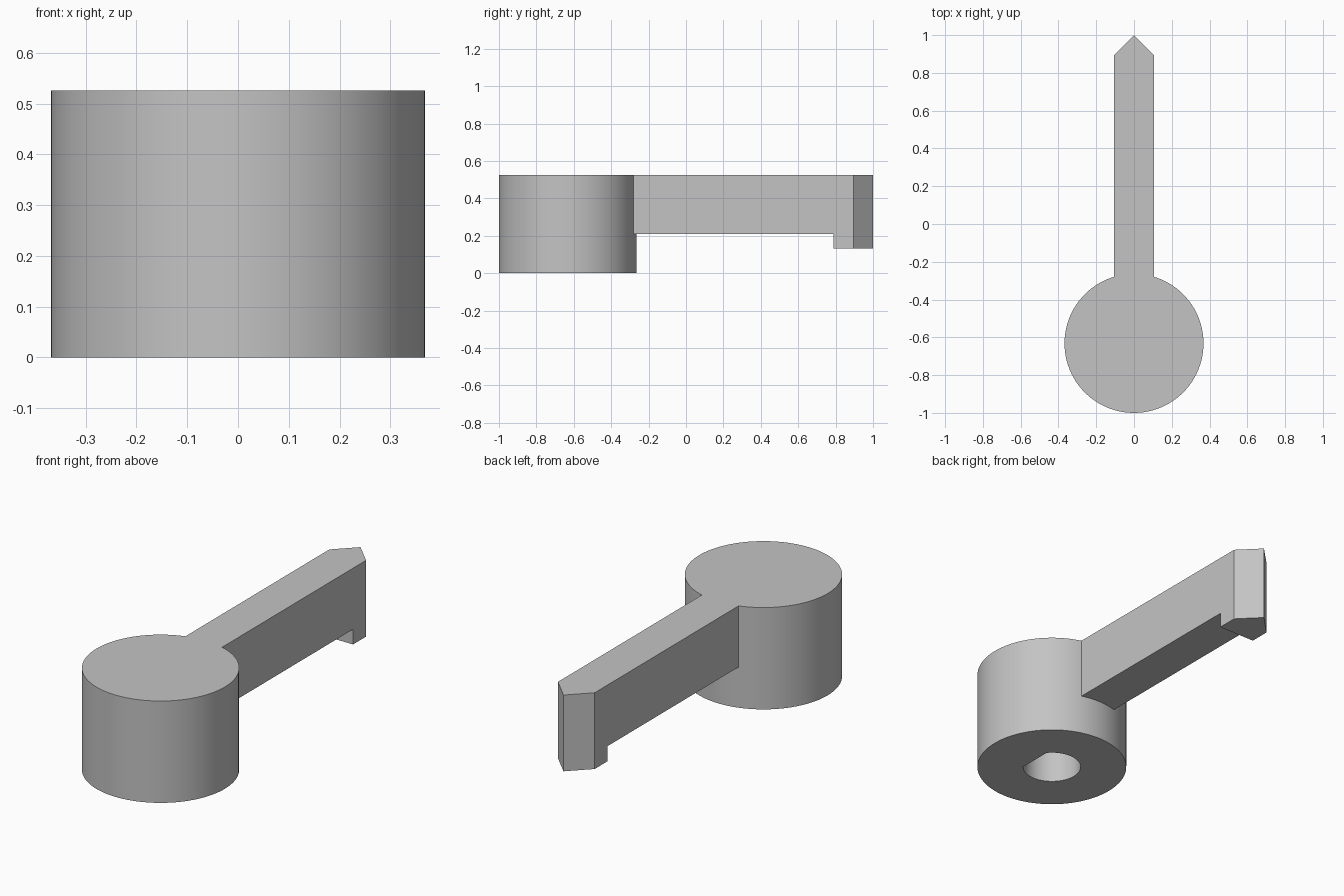
import bpy
import bmesh
import math

cube = bpy.data.objects.get("Cube")
if cube:
    bpy.data.objects.remove(cube, do_unlink=True)

HUB_Y, HUB_R, TOP = -0.632, 0.368, 0.526
HALF_W = 0.105

grey = bpy.data.materials.new("light grey plastic")
grey.use_nodes = True
grey.diffuse_color = (0.55, 0.55, 0.55, 1)
grey.node_tree.nodes["Principled BSDF"].inputs["Base Color"].default_value = grey.diffuse_color


def prism(name, outline, z0, z1):
    """Extrude a counter-clockwise outline from z0 to z1."""
    bm = bmesh.new()
    base = bm.faces.new([bm.verts.new((x, y, z0)) for x, y in outline])
    top = bmesh.ops.extrude_face_region(bm, geom=[base])["geom"]
    bmesh.ops.translate(bm, vec=(0, 0, z1 - z0),
                        verts=[v for v in top if isinstance(v, bmesh.types.BMVert)])
    bmesh.ops.recalc_face_normals(bm, faces=bm.faces)
    mesh = bpy.data.meshes.new(name)
    bm.to_mesh(mesh)
    bm.free()
    mesh.materials.append(grey)
    obj = bpy.data.objects.new(name, mesh)
    bpy.context.collection.objects.link(obj)
    return obj


def arc(radius, start, end, count):
    """Points on an arc around the hub axis."""
    angles = [start + (end - start) * i / count for i in range(count + 1)]
    return [(radius * math.cos(a), HUB_Y + radius * math.sin(a)) for a in angles]


def combine(target, other, operation):
    """Apply a boolean and discard the helper."""
    mod = target.modifiers.new(operation, "BOOLEAN")
    mod.operation, mod.object, mod.solver = operation, other, "EXACT"
    bpy.context.view_layer.objects.active = target
    bpy.ops.object.modifier_apply(modifier=mod.name)
    bpy.data.objects.remove(other, do_unlink=True)


def pointed_bar(name, start, z0, z1):
    """Straight bar ending in a pointed tip."""
    outline = [(-HALF_W, start), (HALF_W, start), (HALF_W, 0.895), (0, 1), (-HALF_W, 0.895)]
    return prism(name, outline, z0, z1)


# Round hub
knob = prism("lever_knob", arc(HUB_R, 0, math.tau, 96)[:-1], 0, TOP)

# Arm with a down-turned pointed end
arm = pointed_bar("arm", HUB_Y, 0.21, TOP)
combine(arm, pointed_bar("hook", 0.789, 0.132, 0.4), "UNION")
combine(knob, arm, "UNION")

# D-shaped shaft socket in the underside, flat on the +x side
flat = math.acos(0.11 / 0.142)
socket = prism("socket_cutter", arc(0.142, flat, math.tau - flat, 48), -0.1, 0.42)
combine(knob, socket, "DIFFERENCE")

# Smooth round walls, sharp corners
bpy.ops.object.select_all(action="DESELECT")
knob.select_set(True)
bpy.context.view_layer.objects.active = knob
bpy.ops.object.shade_smooth_by_angle(angle=math.radians(30))
